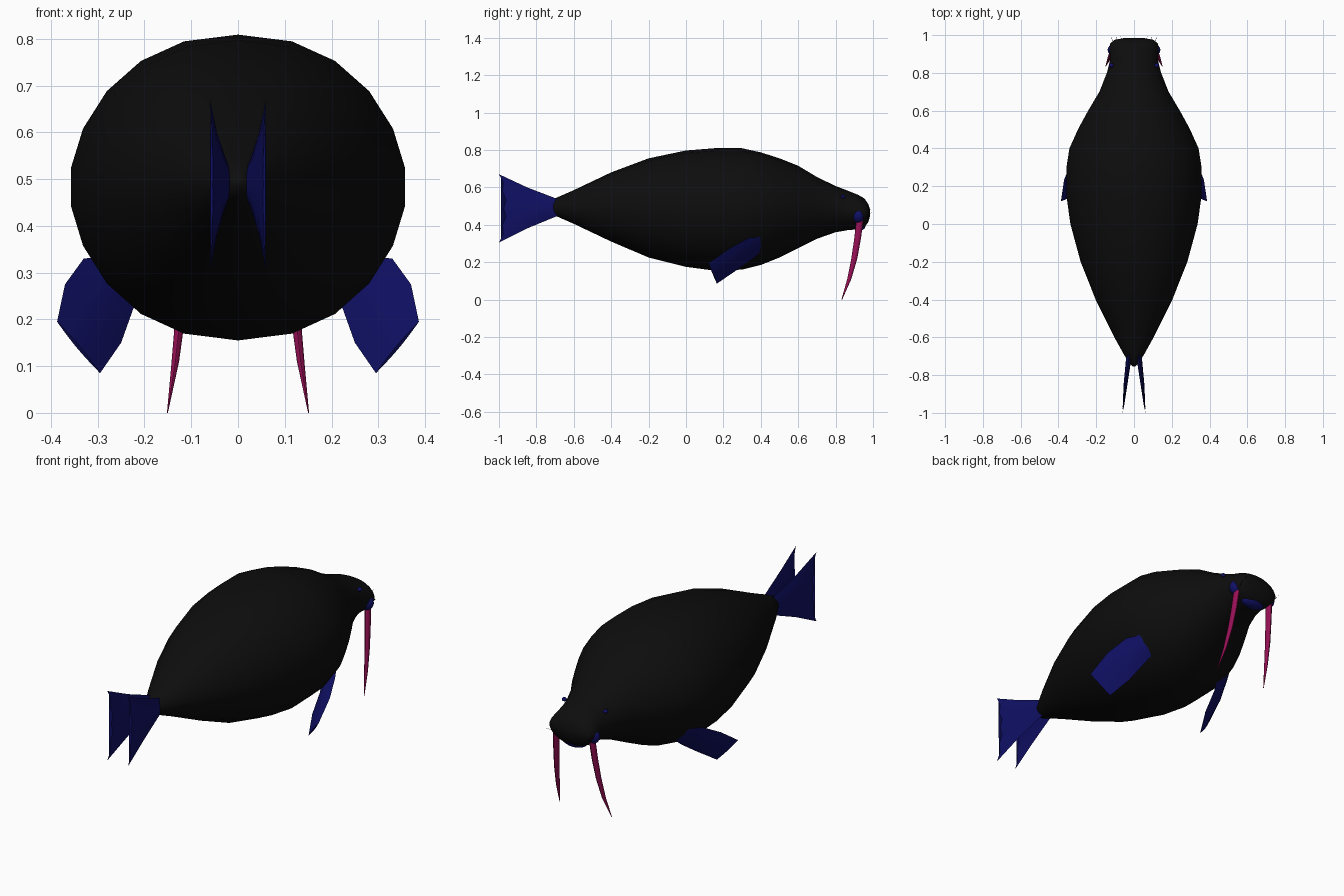
import bpy, bmesh, math
from mathutils import Vector

cube = bpy.data.objects.get("Cube")
if cube:
    bpy.data.objects.remove(cube, do_unlink=True)


def material(name, rgb):
    m = bpy.data.materials.new(name)
    m.use_nodes = True
    m.diffuse_color = (*rgb, 1)
    bsdf = m.node_tree.nodes["Principled BSDF"]
    bsdf.inputs["Base Color"].default_value = (*rgb, 1)
    bsdf.inputs["Roughness"].default_value = 0.9
    return m


HIDE = material("black_hide", (0.004, 0.004, 0.004))
FIN = material("deep_blue", (0.005, 0.005, 0.13))
TUSK = material("crimson", (0.3, 0.005, 0.09))


def finish(name, bm, mat, angle=50):
    bmesh.ops.recalc_face_normals(bm, faces=bm.faces[:])
    mesh = bpy.data.meshes.new(name)
    bm.to_mesh(mesh)
    bm.free()
    mesh.materials.append(mat)
    ob = bpy.data.objects.new(name, mesh)
    bpy.context.collection.objects.link(ob)
    bpy.ops.object.select_all(action="DESELECT")
    ob.select_set(True)
    bpy.context.view_layer.objects.active = ob
    bpy.ops.object.shade_smooth_by_angle(angle=math.radians(angle))
    return ob


def loft(name, rings, mat, angle=50):
    """Skin a list of equally sized point rings and cap both ends."""
    bm = bmesh.new()
    loops = [[bm.verts.new(p) for p in ring] for ring in rings]
    n = len(loops[0])
    for a, b in zip(loops, loops[1:]):
        for i in range(n):
            j = (i + 1) % n
            bm.faces.new((a[i], a[j], b[j], b[i]))
    bm.faces.new(loops[0])
    bm.faces.new(loops[-1])
    return finish(name, bm, mat, angle)


def blade(name, sections, mat, ripple=None, n=16):
    """Lens-shaped fin; each section is (edge, edge, thickness)."""
    secs = [(Vector(a), Vector(b), t) for a, b, t in sections]
    axis = (secs[-1][0] + secs[-1][1] - secs[0][0] - secs[0][1]).normalized()
    rings = []
    for k, (a, b, thick) in enumerate(secs):
        normal = (b - a).cross(axis).normalized()
        ring = []
        for i in range(2 * n):
            t = i / n if i <= n else 2 - i / n
            side = 1 if i <= n else -1
            p = a.lerp(b, t) + normal * side * thick / 2 * math.sin(math.pi * t)
            if ripple and k == len(secs) - 1:
                p -= axis * ripple(t)
            ring.append(p)
        rings.append(ring)
    return loft(name, rings, mat)


def spike(name, path, mat, sides=8):
    """Tapered horn; path is (point, x radius, y radius)."""
    rings = []
    for (x, y, z), rx, ry in path:
        rings.append([(x + rx * math.cos(math.tau * i / sides),
                       y + ry * math.sin(math.tau * i / sides), z)
                      for i in range(sides)])
    return loft(name, rings, mat)


def blob(name, centre, size, mat):
    bm = bmesh.new()
    bmesh.ops.create_uvsphere(bm, u_segments=16, v_segments=10, radius=1)
    bmesh.ops.scale(bm, vec=size, verts=bm.verts)
    bmesh.ops.translate(bm, vec=centre, verts=bm.verts)
    return finish(name, bm, mat, 80)


# Body and head: y, half width, top, bottom
profile = [
    (-.755, .006, .495, .485), (-.73, .03, .525, .46), (-.68, .06, .55, .44),
    (-.6, .105, .585, .405), (-.4, .205, .68, .31), (-.2, .285, .755, .225),
    (0, .34, .797, .175), (.15, .361, .809, .155), (.3, .361, .809, .16),
    (.4, .345, .787, .185), (.5, .3, .755, .225), (.6, .245, .715, .275),
    (.7, .185, .655, .325), (.8, .145, .607, .36), (.87, .127, .58, .372),
    (.92, .13, .56, .375), (.955, .127, .54, .387), (.975, .105, .51, .415),
    (.985, .05, .48, .45)]


def body_ring(y, w, top, bottom, sides=22):
    mid, half, ring = (top + bottom) / 2, (top - bottom) / 2, []
    for i in range(sides):
        s, c = math.sin(math.tau * i / sides), math.cos(math.tau * i / sides)
        ring.append((math.copysign(abs(s) ** .9, s) * w, y,
                     mid + half * math.copysign(abs(c) ** 1.1, c)))
    return ring


loft("body", [body_ring(*p) for p in profile], HIDE, 80)

# Mouth under the snout
blob("mouth", (0, .925, .395), (.07, .035, .028), FIN)


def tail_ripple(t):
    return .025 * math.sin(math.pi * t) + .007 * (1 - math.cos(8 * math.pi * t))


for side, s in (("left", 1), ("right", -1)):
    # Tail fins, spreading apart towards the back
    blade(side + "_tail_fin", [
        ((s * .024, -.68, .535), (s * .024, -.68, .45), .03),
        ((s * .045, -.85, .60), (s * .045, -.85, .38), .02),
        ((s * .06, -1, .67), (s * .06, -1, .305), .006)], FIN, tail_ripple)

    # Front flippers
    blade(side + "_flipper", [
        ((s * .285, .41, .335), (s * .20, .42, .275), .02),
        ((s * .33, .335, .33), (s * .225, .36, .22), .025),
        ((s * .37, .235, .275), (s * .25, .26, .15), .025),
        ((s * .387, .12, .195), (s * .295, .165, .085), .008)], FIN)

    # Cheeks and eyes
    blob(side + "_cheek", (s * .098, .922, .447), (.042, .033, .04), FIN)
    blob(side + "_eye", (s * .12, .84, .55), (.012, .012, .01), FIN)

    # Tusks
    spike(side + "_tusk", [
        ((s * .105, .93, .43), .014, .019), ((s * .112, .918, .33), .013, .018),
        ((s * .122, .9, .22), .011, .016), ((s * .134, .873, .11), .008, .011),
        ((s * .151, .833, 0), .001, .002)], TUSK)

    # Whiskers
    for k, (x, z) in enumerate([(.06, .455), (.085, .475), (.11, .445)]):
        spike(f"{side}_whisker_{k + 1}", [
            ((s * x, .955, z - .01), .002, .002),
            ((s * (x + .01), .992, z + .01), .0005, .0005)], HIDE, 4)
